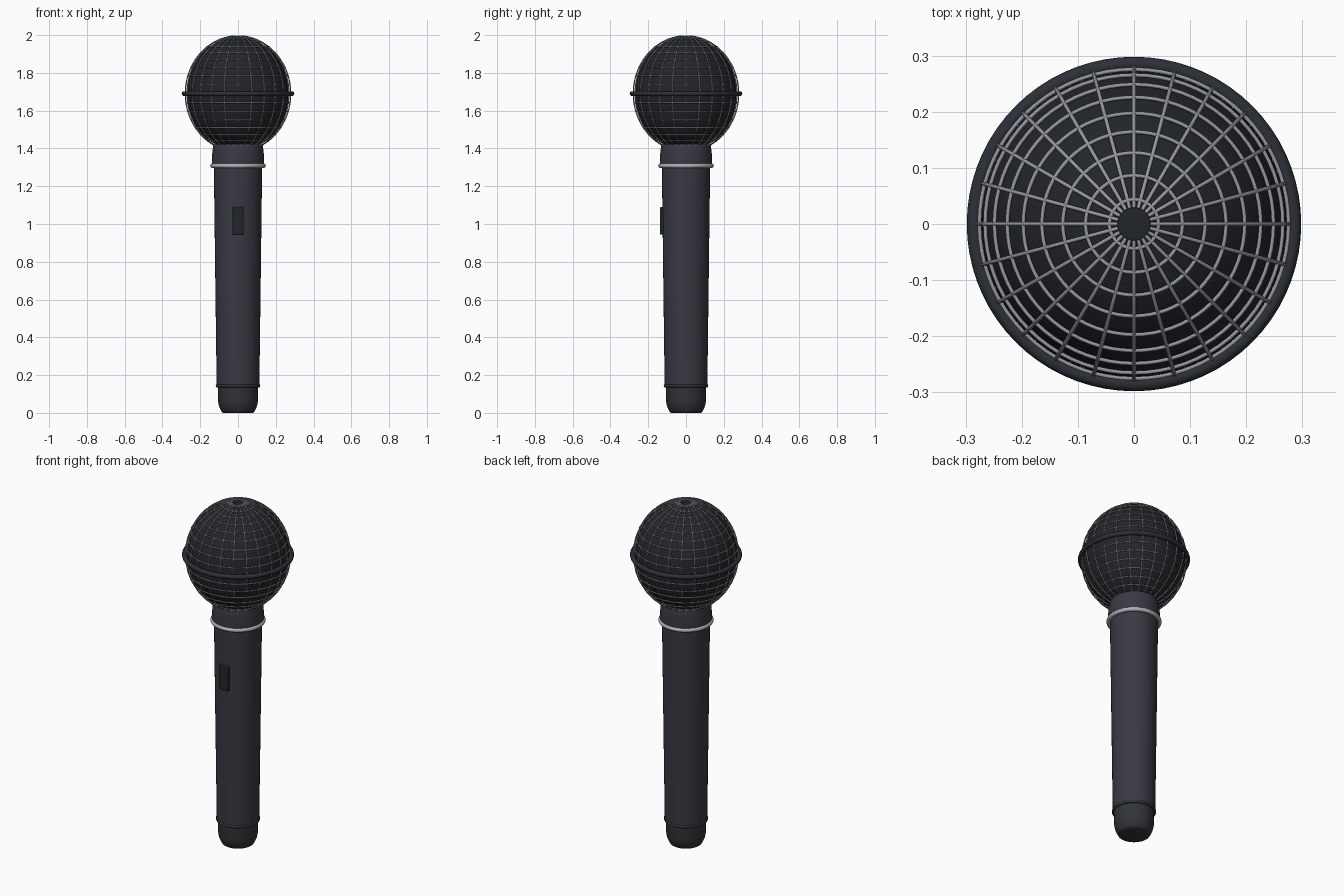
import bpy
from math import sin, cos, pi, radians

if "Cube" in bpy.data.objects:
    bpy.data.objects.remove(bpy.data.objects["Cube"])


def material(name, rgb):
    m = bpy.data.materials.new(name)
    m.diffuse_color = (*rgb, 1)
    m.use_nodes = True
    m.node_tree.nodes["Principled BSDF"].inputs["Base Color"].default_value = m.diffuse_color
    return m


BODY = material("body_charcoal", (0.040, 0.042, 0.055))
CAP = material("cap_dark", (0.030, 0.034, 0.038))
BLACK = material("black", (0.016, 0.019, 0.022))
BAND = material("band_dark", (0.025, 0.030, 0.038))
WIRE = material("wire_grey", (0.30, 0.32, 0.35))
METAL = material("metal_light", (0.42, 0.44, 0.46))


def finish(ob, name, mat, angle=35):
    ob.name = name
    ob.data.materials.clear()
    ob.data.materials.append(mat)
    bpy.ops.object.select_all(action='DESELECT')
    ob.select_set(True)
    bpy.context.view_layer.objects.active = ob
    bpy.ops.object.shade_smooth_by_angle(angle=radians(angle))
    return ob


def lathe(name, profile, mat, n=64):
    """Revolve (radius, z) points about z, closing both ends."""
    verts = [(r * cos(2 * pi * i / n), r * sin(2 * pi * i / n), z)
             for r, z in profile for i in range(n)]
    faces = [(k * n + i, k * n + (i + 1) % n, (k + 1) * n + (i + 1) % n, (k + 1) * n + i)
             for k in range(len(profile) - 1) for i in range(n)]
    faces.append(tuple(reversed(range(n))))
    faces.append(tuple(range((len(profile) - 1) * n, len(profile) * n)))
    me = bpy.data.meshes.new(name)
    me.from_pydata(verts, [], faces)
    ob = bpy.data.objects.new(name, me)
    bpy.context.collection.objects.link(ob)
    return finish(ob, name, mat)


def ring(name, z, major, minor, mat):
    bpy.ops.mesh.primitive_torus_add(location=(0, 0, z), major_radius=major, minor_radius=minor,
                                     major_segments=72, minor_segments=14)
    return finish(bpy.context.object, name, mat, 60)


# Handle, end cap and neck
lathe("handle", [(0.113, 0.14), (0.119, 0.60), (0.124, 1.0), (0.128, 1.31)], BODY)
lathe("end_cap", [(0.078, 0.0), (0.085, 0.004), (0.093, 0.018), (0.101, 0.038), (0.105, 0.058),
                  (0.107, 0.145)], CAP)
lathe("neck_collar", [(0.138, 1.305), (0.138, 1.35), (0.135, 1.39), (0.131, 1.415)], BODY)

# Rings
ring("end_ring", 0.143, 0.110, 0.008, CAP)
ring("collar_ring", 1.308, 0.135, 0.012, METAL)
ring("grille_band", 1.69, 0.285, 0.013, BAND)

# Switch on the front
bpy.ops.mesh.primitive_cube_add(size=1, location=(0, -0.1225, 1.017))
switch = bpy.context.object
switch.scale = (0.06, 0.03, 0.145)
bpy.ops.object.transform_apply(location=False, rotation=False, scale=True)
bev = switch.modifiers.new("bevel", 'BEVEL')
bev.width, bev.segments = 0.004, 2
finish(switch, "switch", BLACK)

# Foam core inside the grille
CZ, RX, RZ = 1.69, 0.279, 0.3065
bpy.ops.mesh.primitive_uv_sphere_add(segments=64, ring_count=40, radius=1, location=(0, 0, CZ))
core = bpy.context.object
core.scale = (0.272, 0.272, 0.299)
bpy.ops.object.transform_apply(location=False, rotation=False, scale=True)
finish(core, "grille_core", BLACK)

# Grille wires: 24 meridians and a hoop every 9 degrees
cu = bpy.data.curves.new("grille_wires", 'CURVE')
cu.dimensions = '3D'
cu.bevel_depth = 0.0036
cu.bevel_resolution = 1
cu.use_fill_caps = True


def on_head(theta, phi):
    return (RX * sin(theta) * cos(phi), RX * sin(theta) * sin(phi), CZ + RZ * cos(theta), 1)


def wire(points, cyclic):
    sp = cu.splines.new('POLY')
    sp.points.add(len(points) - 1)
    for p, co in zip(sp.points, points):
        p.co = co
    sp.use_cyclic_u = cyclic


for i in range(24):
    wire([on_head(radians(6 + 168 * k / 56), i * pi / 12) for k in range(57)], False)
for j in range(1, 20):
    wire([on_head(radians(9 * j), k * pi / 36) for k in range(72)], True)
grille = bpy.data.objects.new("grille_wires", cu)
bpy.context.collection.objects.link(grille)
bpy.ops.object.select_all(action='DESELECT')
grille.select_set(True)
bpy.context.view_layer.objects.active = grille
bpy.ops.object.convert(target='MESH')
finish(bpy.context.object, "grille_wires", WIRE, 70)
